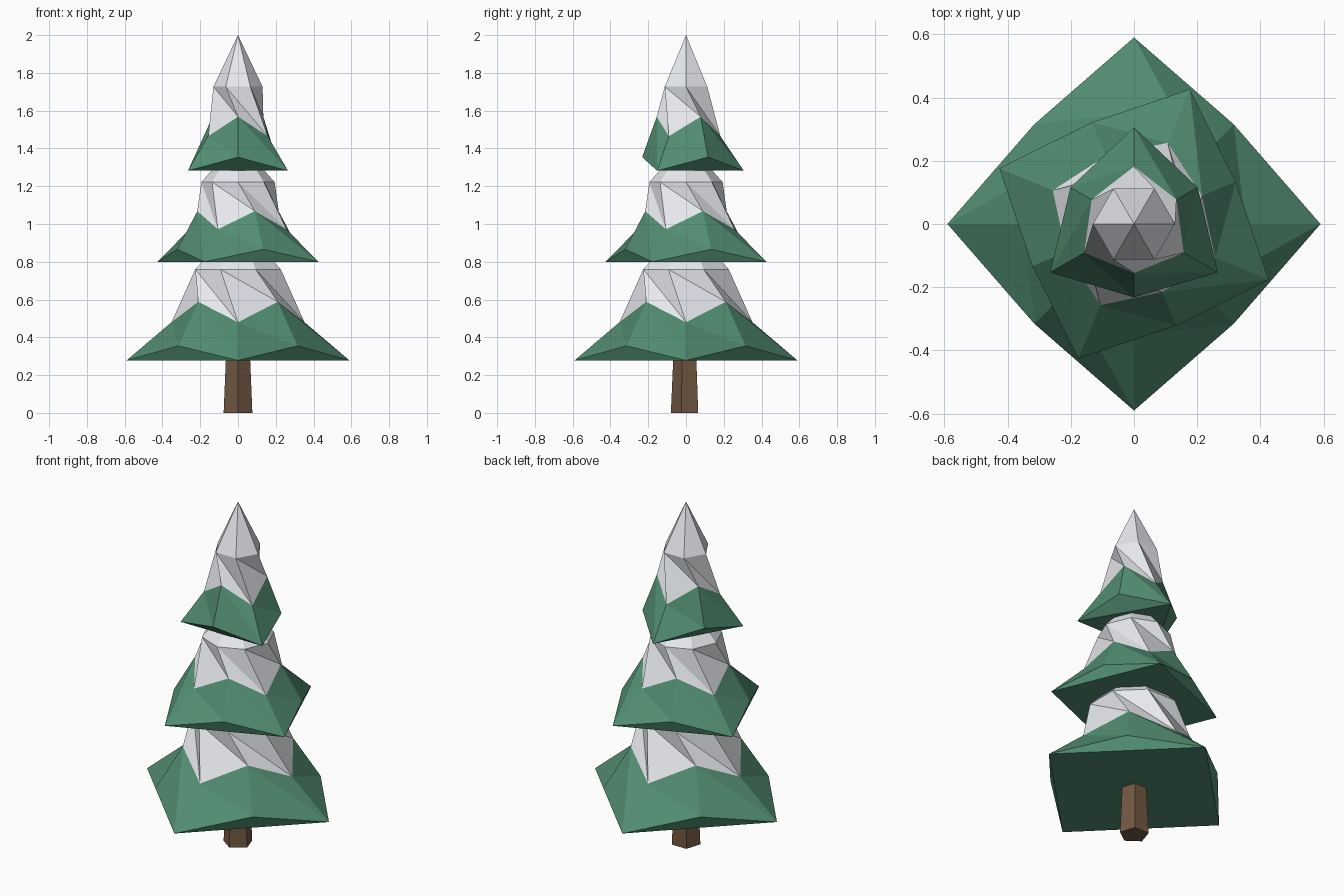
import bpy, bmesh
from math import radians, cos, sin, pi

if "Cube" in bpy.data.objects:
    bpy.data.objects.remove(bpy.data.objects["Cube"])


def material(name, rgb):
    m = bpy.data.materials.new(name)
    m.diffuse_color = (*rgb, 1)
    m.use_nodes = True
    m.node_tree.nodes["Principled BSDF"].inputs["Base Color"].default_value = m.diffuse_color
    return m


green = material("needles", (0.085, 0.27, 0.17))
white = material("snow", (0.8, 0.82, 0.86))
brown = material("bark", (0.17, 0.1, 0.055))


def ring(bm, n, start, levels):
    """Ring of n points; levels = (radius, z) pairs used in turn."""
    pts = []
    for i in range(n):
        r, z = levels[i % len(levels)]
        a = start + 2 * pi * i / n
        pts.append(bm.verts.new((r * cos(a), r * sin(a), z)))
    return pts


def bridge(bm, low, up):
    """Triangles between two rings, all diagonals leaning the same way."""
    n = len(low)
    for i in range(n):
        j = (i + 1) % n
        bm.faces.new((low[i], low[j], up[i]))
        bm.faces.new((low[j], up[j], up[i]))


def finish(bm, name, mat):
    bm.normal_update()
    me = bpy.data.meshes.new(name)
    bm.to_mesh(me)
    bm.free()
    me.materials.append(mat)
    bpy.context.collection.objects.link(bpy.data.objects.new(name, me))


def tier(name, n, angle, corner, mid, valley, peak, cap, tip_z):
    start = radians(angle)
    # green skirt with drooping corners and a flat underside
    bm = bmesh.new()
    rim = ring(bm, n, start, (corner, mid))
    edge = ring(bm, n, start, (valley, peak))
    bridge(bm, rim, edge)
    for i in range(0, n, 2):
        bm.faces.new((rim[i], rim[(i + 2) % n], rim[i + 1]))
    bm.faces.new(rim[::2][::-1])
    finish(bm, name + "_branches", green)

    # snow cap, twisted back by half a step
    bm = bmesh.new()
    edge = ring(bm, n, start, (valley, peak))
    top = ring(bm, n, start - pi / n, (cap,))
    bridge(bm, edge, top)
    tip = bm.verts.new((0, 0, tip_z))
    for i in range(n):
        bm.faces.new((top[i], top[(i + 1) % n], tip))
    finish(bm, name + "_snow", white)


# three tiers of branches
tier("lower", 8, 0, (0.59, 0.278), (0.446, 0.355), (0.352, 0.48),
     (0.298, 0.588), (0.245, 0.76), 1.01)
tier("middle", 8, -22.5, (0.461, 0.8), (0.348, 0.866), (0.278, 0.972),
     (0.233, 1.068), (0.194, 1.222), 1.44)
tier("upper", 6, 90, (0.306, 1.282), (0.232, 1.354), (0.182, 1.465),
     (0.155, 1.568), (0.13, 1.727), 2.0)

# five-sided tapered trunk
bm = bmesh.new()
base = ring(bm, 5, -pi / 2, ((0.08, 0),))
head = ring(bm, 5, -pi / 2, ((0.067, 0.3),))
for i in range(5):
    j = (i + 1) % 5
    bm.faces.new((base[i], base[j], head[j], head[i]))
bm.faces.new(base[::-1])
bm.faces.new(head)
finish(bm, "trunk", brown)
